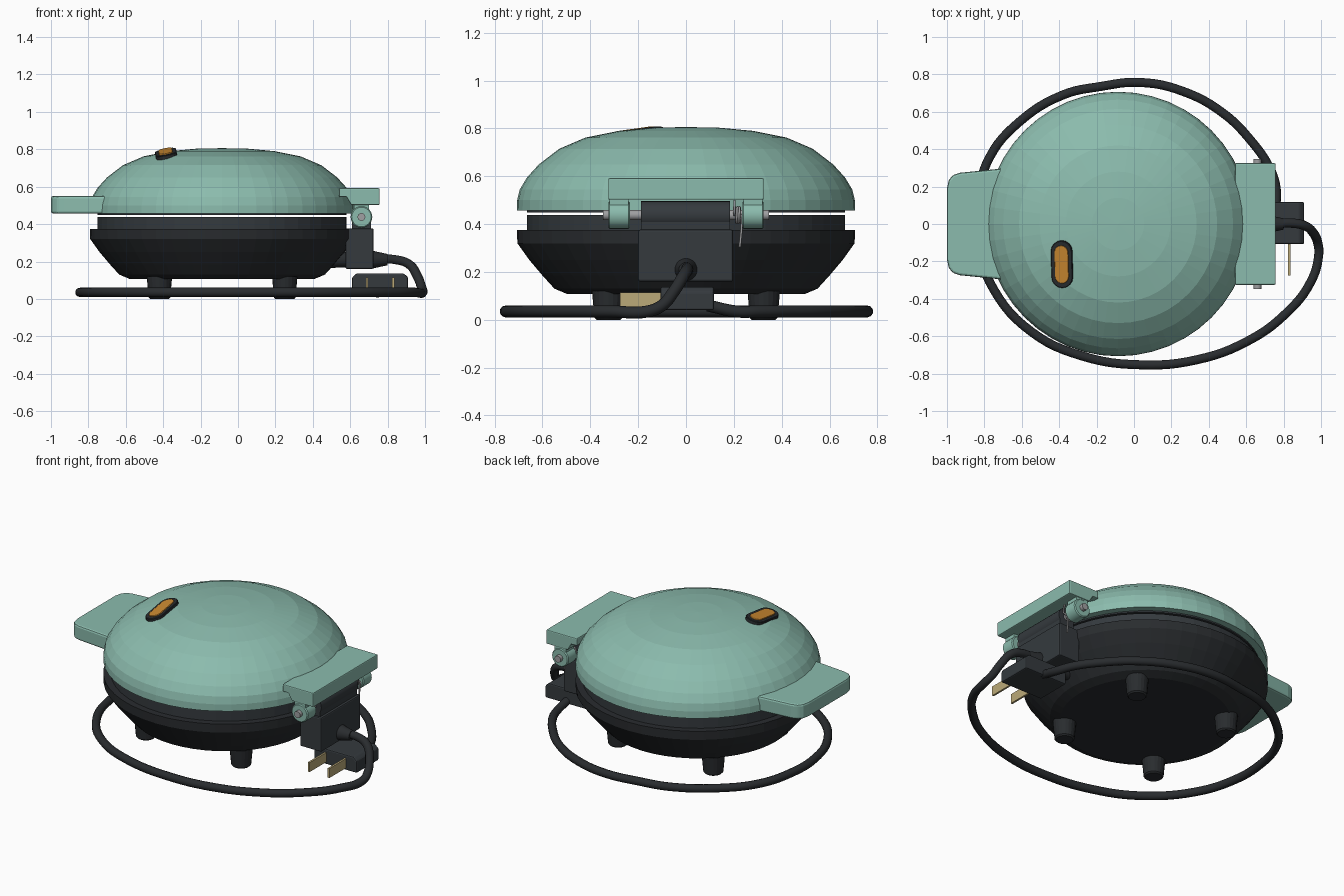
import bpy, bmesh, math
from mathutils import Vector, Matrix

if "Cube" in bpy.data.objects:
    bpy.data.objects.remove(bpy.data.objects["Cube"])

CX = -0.085  # body axis


def mat(name, c):
    m = bpy.data.materials.new(name)
    m.diffuse_color = (*c, 1)
    m.use_nodes = True
    m.node_tree.nodes["Principled BSDF"].inputs["Base Color"].default_value = m.diffuse_color
    return m


TEAL = mat("teal", (0.26, 0.50, 0.42))
DARK = mat("charcoal", (0.022, 0.025, 0.028))
BOXC = mat("dark_grey", (0.035, 0.042, 0.048))
STEEL = mat("steel", (0.35, 0.35, 0.36))
AMBER = mat("amber", (0.60, 0.25, 0.03))
BRASS = mat("brass", (0.50, 0.40, 0.19))


def finish(bm, name, m, bevel=0, smooth=None, segs=2):
    bmesh.ops.recalc_face_normals(bm, faces=bm.faces)
    me = bpy.data.meshes.new(name)
    bm.to_mesh(me)
    bm.free()
    ob = bpy.data.objects.new(name, me)
    bpy.context.collection.objects.link(ob)
    me.materials.append(m)
    if bevel:
        b = ob.modifiers.new("bevel", 'BEVEL')
        b.width, b.segments, b.limit_method = bevel, segs, 'ANGLE'
    if smooth:
        bpy.ops.object.select_all(action='DESELECT')
        ob.select_set(True)
        bpy.context.view_layer.objects.active = ob
        bpy.ops.object.shade_smooth_by_angle(angle=math.radians(smooth))
    return ob


def lathe(name, prof, m, loc=(CX, 0, 0), segs=48, axis='Z', smooth=None):
    """Turn an (r, h) profile; ends on the axis become a single point, others are capped."""
    bm = bmesh.new()
    rings = []
    for r, h in prof:
        n = 1 if r == 0 else segs
        rings.append([bm.verts.new((r * math.cos(2 * math.pi * i / segs),
                                    r * math.sin(2 * math.pi * i / segs), h)) for i in range(n)])
    for a, b in zip(rings, rings[1:]):
        for i in range(segs):
            j = (i + 1) % segs
            q = [a[i % len(a)], a[j % len(a)], b[j % len(b)], b[i % len(b)]]
            bm.faces.new(list(dict.fromkeys(q)))
    for r in (rings[0], rings[-1]):
        if len(r) > 1:
            bm.faces.new(r)
    rot = {'Z': Matrix(), 'Y': Matrix.Rotation(-math.pi / 2, 4, 'X'),
           'X': Matrix.Rotation(math.pi / 2, 4, 'Y')}[axis]
    bm.transform(Matrix.Translation(loc) @ rot)
    return finish(bm, name, m, smooth=smooth)


def prism(name, pts, h0, h1, m, bevel=0, matrix=Matrix(), segs=2):
    """Extrude an xy outline from h0 to h1."""
    bm = bmesh.new()
    f = bm.faces.new([bm.verts.new((x, y, h0)) for x, y in pts])
    g = bmesh.ops.extrude_face_region(bm, geom=[f])
    bmesh.ops.translate(bm, vec=(0, 0, h1 - h0),
                        verts=[v for v in g['geom'] if isinstance(v, bmesh.types.BMVert)])
    bm.transform(matrix)
    return finish(bm, name, m, bevel, segs=segs)


def box(name, x, y, z, m, bevel=0.008):
    return prism(name, [(x[0], y[0]), (x[1], y[0]), (x[1], y[1]), (x[0], y[1])], *z, m, bevel)


# Two shells and the cooking plates between them
lathe("lid", [(0.665, 0.457), (0.707, 0.457), (0.706, 0.50), (0.695, 0.545), (0.665, 0.595),
              (0.615, 0.65), (0.53, 0.715), (0.42, 0.762), (0.28, 0.79), (0.14, 0.803), (0, 0.806)], TEAL)
lathe("base", [(0, 0.107), (0.495, 0.107), (0.55, 0.13), (0.60, 0.185), (0.655, 0.25), (0.705, 0.32),
               (0.707, 0.375), (0.66, 0.375), (0, 0.375)], DARK)
lathe("lower_plate", [(0, 0.36), (0.665, 0.36), (0.665, 0.438), (0, 0.438)], BOXC)
lathe("upper_plate", [(0, 0.448), (0.665, 0.448), (0.665, 0.47), (0, 0.47)], BOXC)

# Feet
for i, sx in enumerate((-1, 1)):
    for j, sy in enumerate((-1, 1)):
        lathe(f"foot_{2 * i + j}", [(0.05, 0.0), (0.058, 0.008), (0.068, 0.12)], DARK,
              (CX + 0.335 * sx, 0.325 * sy, 0), 20)

# Lid handle: rounded tab that follows the lid edge on its inner side
side = [(-0.70, 0.297), (-0.93, 0.274), (-0.968, 0.262), (-0.99, 0.235), (-1.0, 0.19)]
inner = [(-0.745, -0.18), (-0.765, 0.0), (-0.745, 0.18)]
prism("lid_handle", side + [(x, -y) for x, y in reversed(side)] + inner, 0.456, 0.55, TEAL, 0.012)

# Hinge: stepped bracket on the lid, knuckles, pin and lower housing
xz = [(0.54, 0.545), (0.54, 0.592), (0.757, 0.592), (0.757, 0.502), (0.605, 0.502), (0.58, 0.545)]
stand = Matrix.Rotation(math.pi / 2, 4, 'X')
prism("hinge_bracket", xz, -0.325, 0.325, TEAL, 0.006, stand)
for n, y0 in (("front", -0.325), ("back", 0.235)):
    lathe(f"hinge_knuckle_{n}", [(0.052, 0), (0.058, 0.006), (0.058, 0.084), (0.052, 0.09)], TEAL,
          (0.66, y0, 0.438), 24, 'Y', 30)
    box(f"hinge_web_{n}", (0.62, 0.70), (y0 + 0.005, y0 + 0.085), (0.46, 0.51), TEAL, 0)
lathe("hinge_pin", [(0.021, -0.348), (0.021, 0.348)], STEEL, (0.66, 0, 0.438), 16, 'Y', 30)
lathe("hinge_barrel", [(0.058, -0.188), (0.058, 0.183)], BOXC, (0.66, 0, 0.438), 24, 'Y', 30)
box("hinge_barrel_web", (0.61, 0.71), (-0.188, 0.183), (0.365, 0.438), BOXC, 0)
box("hinge_housing", (0.575, 0.725), (-0.20, 0.197), (0.16, 0.377), BOXC)
lathe("housing_neck", [(0.045, 0.49), (0.04, 0.59)], DARK, (0, 0, 0.21), 20, 'X', 30)


def tube(name, pts, r, m, res=6):
    cu = bpy.data.curves.new(name, 'CURVE')
    cu.dimensions, cu.bevel_depth, cu.bevel_resolution = '3D', r, 3
    cu.use_fill_caps, cu.resolution_u = True, res
    s = cu.splines.new('BEZIER')
    s.bezier_points.add(len(pts) - 1)
    for p, c in zip(s.bezier_points, pts):
        p.co = c
        p.handle_left_type = p.handle_right_type = 'AUTO'
    ob = bpy.data.objects.new(name, cu)
    bpy.context.collection.objects.link(ob)
    cu.materials.append(m)


# Torsion spring around the pin with a leg at each end
coil = [(0.66 + 0.032 * math.cos(t * math.pi / 4), 0.203 + 0.0012 * t,
         0.438 + 0.032 * math.sin(t * math.pi / 4)) for t in range(25)]
tube("hinge_spring", [(0.692, 0.203, 0.50)] + coil + [(0.692, 0.233, 0.40), (0.692, 0.225, 0.305)],
     0.005, STEEL, 3)

# Power cord: leaves the housing, drops to the table, circles the base to the plug
Z = 0.035
lathe("cord_relief", [(0.048, 0.72), (0.042, 0.745), (0.03, 0.80)], DARK, (0, 0, 0.21), 20, 'X', 30)
ground = [(0.988, -0.16), (0.945, -0.31), (0.80, -0.49), (0.60, -0.63), (0.34, -0.725), (0.04, -0.753),
          (-0.28, -0.705), (-0.55, -0.575), (-0.75, -0.35), (-0.835, -0.10), (-0.835, 0.14),
          (-0.77, 0.36), (-0.62, 0.54), (-0.38, 0.69), (-0.18, 0.735), (0.03, 0.757), (0.26, 0.71),
          (0.48, 0.59), (0.63, 0.44), (0.72, 0.31), (0.757, 0.21)]
drop = [(0.74, 0, 0.212), (0.84, 0.005, 0.21), (0.915, -0.01, 0.185), (0.96, -0.05, 0.12), (0.982, -0.10, 0.06)]
tube("power_cord", drop + [(x, y, Z) for x, y in ground] + [(0.76, 0.09, 0.06)], 0.025, DARK)

# Plug and prongs
prism("plug_body", [(0.61, 0.04), (0.91, 0.04), (0.91, 0.115), (0.885, 0.137), (0.635, 0.137), (0.61, 0.115)],
      -0.117, 0.107, BOXC, 0.008, stand)
for i, x in enumerate((0.69, 0.83)):
    box(f"plug_prong_{i}", (x - 0.006, x + 0.006), (-0.275, -0.10), (0.055, 0.115), BRASS, 0)


# Indicator light lying on the lid slope
def capsule(w, l):
    r, d = w / 2, (l - w) / 2
    return [(r * math.cos(a), r * math.sin(a) + (d if k < 9 else -d))
            for k in range(18) for a in [math.pi * (k if k < 9 else k - 1) / 8]]


n = Vector((-0.20, -0.145, 1)).normalized()
xa = Vector((0, 1, 0)).cross(n).normalized()
ya = n.cross(xa)
tilt = Matrix.Translation((-0.385, -0.215, 0.776)) @ Matrix((xa, ya, n)).transposed().to_4x4()
prism("light_bezel", capsule(0.115, 0.255), -0.03, 0.010, DARK, 0.003, tilt, 1)
prism("light_lens", capsule(0.075, 0.205), -0.02, 0.017, AMBER, 0.005, tilt)
